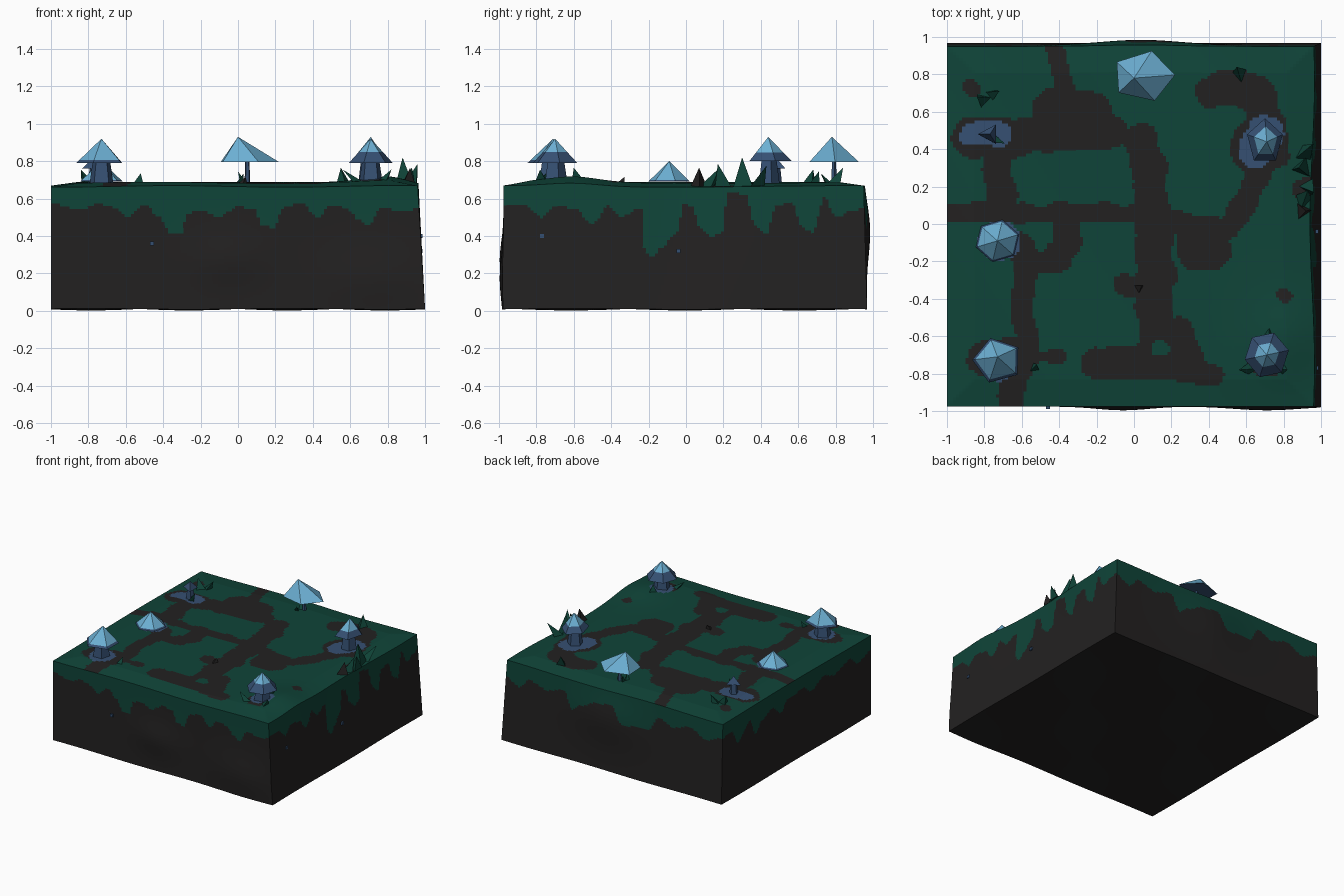
import bpy, bmesh, math
from mathutils import Vector, Matrix, noise

if "Cube" in bpy.data.objects:
    bpy.data.objects.remove(bpy.data.objects["Cube"])


def material(name, rgb):
    m = bpy.data.materials.new(name)
    m.diffuse_color = (*rgb, 1)
    m.use_nodes = True
    m.node_tree.nodes["Principled BSDF"].inputs["Base Color"].default_value = m.diffuse_color
    return m


MATS = [material("dark_soil", (0.0165, 0.0152, 0.0152)),
        material("moss_green", (0.0048, 0.058, 0.040)),
        material("slate_blue", (0.036, 0.080, 0.170)),
        material("pale_blue", (0.15, 0.43, 0.65))]
SOIL, MOSS, SLATE, PALE = range(4)


def finish(name, bm):
    bmesh.ops.recalc_face_normals(bm, faces=bm.faces)
    me = bpy.data.meshes.new(name)
    bm.to_mesh(me)
    bm.free()
    for m in MATS:
        me.materials.append(m)
    ob = bpy.data.objects.new(name, me)
    bpy.context.collection.objects.link(ob)
    return ob


# ---- painted patches on the ground: strokes of (radius, path) ----
SOIL_STROKES = [
    (.05, [(-.42, .93), (-.37, .72)]), (.13, [(-.42, .6), (-.25, .58)]),
    (.09, [(-.6, .48), (-.12, .49)]), (.11, [(-.86, .46), (-.62, .45)]),
    (.08, [(-.74, .4), (-.71, .12)]), (.05, [(-1, .06), (-.6, .06), (-.1, .06), (.1, .06)]),
    (.09, [(.03, .45), (.08, .3), (.1, .05)]), (.06, [(.1, .02), (.5, -.03)]),
    (.11, [(.33, -.14), (.42, -.14)]), (.06, [(.5, -.03), (.6, .12), (.68, .3)]),
    (.16, [(.67, .42)]), (.09, [(.42, .71), (.52, .74), (.65, .7), (.72, .55)]),
    (.08, [(-.36, 0), (-.36, -.12)]), (.08, [(-.68, -.1), (-.5, -.18), (-.4, -.18)]),
    (.06, [(-.58, -.2), (-.6, -.5), (-.55, -.7)]), (.11, [(-.78, -.72), (-.62, -.72)]),
    (.04, [(-.6, -.72), (-.4, -.71)]), (.07, [(-.66, -.8), (-.65, -1)]),
    (.1, [(.1, 0), (.12, -.25), (.1, -.45), (.15, -.62)]), (.06, [(-.05, -.33), (.1, -.35)]),
    (.09, [(-.18, -.74), (.05, -.74), (.3, -.74)]), (.05, [(.25, -.8), (.43, -.8)]),
    (.06, [(.24, -.55), (.32, -.7)]),
    (.05, [(-.86, .73)]), (.03, [(.8, -.38)]), (.06, [(.9, .18), (1, .2)]), (.1, [(.7, -.72)])]
MOSS_STROKES = [(.045, [(.14, -.66)]), (.035, [(-.52, -.02), (-.5, -.12)])]
BLUE_STROKES = [(.065, [(-.86, .48), (-.72, .48)]), (.1, [(.66, .4), (.7, .48)]),
                (.11, [(-.72, -.09)]), (.1, [(-.72, -.74)]), (.09, [(.7, -.69)])]


def inside(p, strokes, jitter):
    for r, path in strokes:
        for a, b in zip(path, path[1:] or path):
            a, d = Vector(a), Vector(b) - Vector(a)
            t = max(0, min(1, (p - a).dot(d) / d.length_squared)) if d.length else 0
            if (p - a - d * t).length < r + jitter:
                return True
    return False


# ---- lower edge of the moss dripping down each wall ----
FRONT = [-1, .57, -.83, .54, -.75, .57, -.65, .55, -.59, .50, -.5, .57, -.42, .50, -.36, .41, -.3, .42,
         -.27, .52, -.2, .54, -.1, .50, 0, .56, .09, .54, .13, .46, .19, .44, .25, .56, .35, .57,
         .42, .5, .5, .56, .58, .55, .65, .48, .7, .46, .76, .55, .9, .53, 1, .56]
RIGHT = [-1, .57, -.85, .56, -.78, .5, -.7, .56, -.6, .55, -.5, .46, -.42, .56, -.35, .5, -.24, .55,
         -.22, .32, -.18, .29, -.13, .34, -.05, .42, -.01, .57, .03, .56, .08, .44, .14, .40, .2, .42,
         .22, .64, .32, .62, .37, .45, .43, .41, .48, .56, .56, .58, .63, .44, .68, .42, .74, .61,
         .8, .5, .9, .54, 1, .55]
BACK = [-1, .55, -.85, .5, -.7, .56, -.55, .52, -.42, .57, -.34, .45, -.1, .43, 0, .56, .15, .54,
        .28, .48, .36, .43, .44, .56, .6, .52, .75, .56, .85, .48, 1, .55]
LEFT = [-1, .55, -.8, .5, -.7, .57, -.5, .52, -.35, .56, -.2, .5, -.1, .56, .1, .55, .2, .47, .3, .55,
        .45, .5, .52, .42, .6, .56, .75, .44, .84, .56, 1, .54]


def edge_height(profile, s):
    pts = list(zip(profile[::2], profile[1::2]))
    for (a, za), (b, zb) in zip(pts, pts[1:]):
        if s <= b:
            k = max(0, (s - a) / (b - a))
            return za + (zb - za) * k * k * (3 - 2 * k)
    return pts[-1][1]


def bump(a, b, a0, b0, w):
    return math.exp(-((a - a0) ** 2 + (b - b0) ** 2) / w ** 2)


def ground(x, y):
    e = max(abs(x), abs(y))
    return (.685 - .02 * max(0, (e - .85) / .15) + .004 * math.sin(5 * x + 3 * y)
            + .03 * bump(x, y, .85, -.62, .2))


def warp(x, y, z):
    """Regular box position (+-1, +-1, 0..1) to the uneven block."""
    X = -1 + (x + 1) / 2 * (2 - .035 * z - .012 * (1 + math.sin(4 * y + 1.5)) * z)
    Y = y * .972 - .004
    if y > 0:
        Y += y * (.028 * bump(x, z, .05, .65, .3) - .018 * z)
    else:
        Y += y * .02 * (bump(x, z, .72, .25, .25) + bump(x, z, -.05, .4, .2))
    low = .01 + .008 * math.sin(6 * x) * math.cos(5 * y)
    return X, Y, low + (ground(x, y) - low) * z


# ---- ground block ----
bm = bmesh.new()
N, H = 120, 44


def sheet(f, nu, nv, paint):
    v = [[bm.verts.new(warp(*f(i / nu, j / nv))) for j in range(nv + 1)] for i in range(nu + 1)]
    for i in range(nu):
        for j in range(nv):
            face = bm.faces.new((v[i][j], v[i + 1][j], v[i + 1][j + 1], v[i][j + 1]))
            face.material_index = paint(face.calc_center_median())


def paint_top(c):
    p = Vector((c.x, c.y))
    wob = .025 * noise.noise((c.x * 9, c.y * 9, 3))
    if inside(p, BLUE_STROKES, wob * .6):
        return SLATE
    if inside(p, MOSS_STROKES, wob):
        return MOSS
    return SOIL if inside(p, SOIL_STROKES, wob) else MOSS


def paint_wall(axis, profile):
    return lambda c: MOSS if c.z > edge_height(profile, c[axis]) else SOIL


sheet(lambda u, v: (2 * u - 1, 2 * v - 1, 1), N, N, paint_top)
sheet(lambda u, v: (2 * u - 1, 2 * v - 1, 0), N, N, lambda c: SOIL)
sheet(lambda u, v: (2 * u - 1, -1, v), N, H, paint_wall(0, FRONT))
sheet(lambda u, v: (2 * u - 1, 1, v), N, H, paint_wall(0, BACK))
sheet(lambda u, v: (-1, 2 * u - 1, v), N, H, paint_wall(1, LEFT))
sheet(lambda u, v: (1, 2 * u - 1, v), N, H, paint_wall(1, RIGHT))
bmesh.ops.remove_doubles(bm, verts=bm.verts, dist=1e-4)
finish("ground_block", bm)


# ---- mushrooms: faceted stem and cap, cap has a darker rim below fraction `rim` ----
def mushroom(name, x, y, base, h, rx, ry, n, rot, rim, apex=(0, 0), stem=.05, tip=PALE):
    bm = bmesh.new()
    top = Vector((x + apex[0], y + apex[1], base + h))
    ring = [Vector((x + rx * math.cos(a), y + ry * math.sin(a), base))
            for a in (rot + 2 * math.pi * i / n for i in range(n))]
    lo = [bm.verts.new(p) for p in ring]
    mid = [bm.verts.new(p.lerp(top, rim)) for p in ring] if rim else lo
    t = bm.verts.new(top)
    bm.faces.new(lo).material_index = SLATE
    for i in range(n):
        j = (i + 1) % n
        if rim:
            bm.faces.new((lo[i], lo[j], mid[j], mid[i])).material_index = SLATE
        bm.faces.new((mid[i], mid[j], t)).material_index = tip
    finish(name + "_cap", bm)
    if stem:
        bm = bmesh.new()
        d = base - .66
        bmesh.ops.create_cone(bm, cap_ends=True, segments=5, radius1=stem * 1.4, radius2=stem, depth=d,
                              matrix=Matrix.Translation((x, y, .66 + d / 2)))
        for f in bm.faces:
            f.material_index = SLATE
        finish(name + "_stem", bm)


mushroom("front_left_mushroom", -.73, -.73, .79, .13, .135, .125, 5, .6, .12, (0, .02), .05)
mushroom("left_mushroom", -.73, -.09, .69, .11, .12, .115, 6, .3, .08, (0, 0), 0)
mushroom("back_mushroom", .05, .79, .795, .135, .17, .14, 5, .05, 0, (-.05, -.01), .012)
mushroom("back_right_mushroom", .70, .44, .80, .13, .10, .125, 5, 1.57, .35, (.01, 0), .045)
mushroom("front_right_mushroom", .71, -.70, .79, .13, .12, .125, 6, .2, .45, (0, 0), .05)
mushroom("back_left_mushroom", -.77, .48, .76, .06, .065, .06, 3, math.pi, 0, (0, 0), .025, SLATE)


# ---- grass blades: leaning three-sided spikes (x, y, height, radius, lean x, lean y) ----
def blade(name, x, y, h, r, lx, ly, mat=MOSS):
    bm = bmesh.new()
    z = .665
    foot = [bm.verts.new((x + r * math.cos(a), y + r * math.sin(a), z))
            for a in (x * 9 + y * 5 + k * 2.094 for k in range(3))]
    t = bm.verts.new((x + lx, y + ly, z + h))
    bm.faces.new(foot)
    for i in range(3):
        bm.faces.new((foot[i], foot[(i + 1) % 3], t))
    for f in bm.faces:
        f.material_index = mat
    finish(name, bm)


for i, b in enumerate([(.90, .30, .155, .06, -.02, .0), (.93, .20, .12, .05, .03, -.03),
                       (.90, .37, .11, .05, .06, .06), (.90, .12, .10, .05, .03, .06),
                       (.57, .79, .10, .05, -.02, .05), (-.80, .66, .09, .05, -.04, .02),
                       (-.77, .69, .08, .04, .05, .02), (-.54, -.78, .07, .04, .02, .03),
                       (.66, -.77, .09, .05, -.10, -.01), (.76, -.77, .09, .05, .06, -.01),
                       (.72, -.58, .10, .06, .0, -.02), (.03, .78, .08, .03, -.03, .04),
                       (.0, .77, .07, .03, .03, -.05), (-.75, .46, .10, .03, .06, -.03)]):
    blade("grass_blade_%d" % i, *b)
blade("soil_spike", .90, .07, .10, .05, .02, .0, SOIL)
blade("small_soil_spike", .02, -.35, .05, .04, .02, .02, SOIL)


# ---- tiny blue specks on the walls ----
for i, (x, y, z) in enumerate([(-.46, -.977, .36), (.975, -.77, .40), (.975, -.04, .32)]):
    bm = bmesh.new()
    bmesh.ops.create_cube(bm, size=.022, matrix=Matrix.Translation((x, y, z)))
    for f in bm.faces:
        f.material_index = SLATE
    finish("blue_speck_%d" % i, bm)
